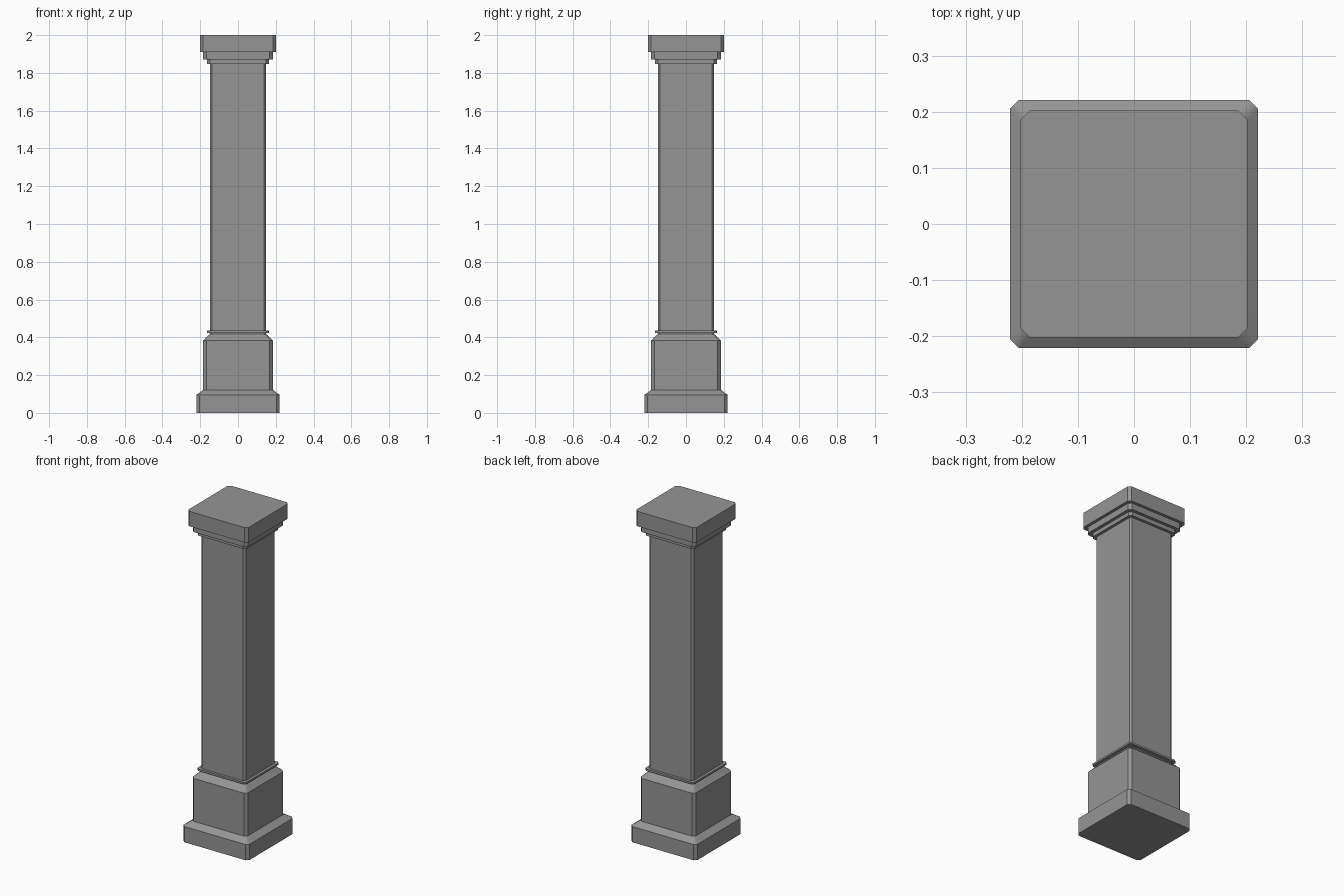
import bpy
import bmesh
import math

cube = bpy.data.objects.get("Cube")
if cube:
    bpy.data.objects.remove(cube, do_unlink=True)

stone = bpy.data.materials.new("grey stone")
stone.use_nodes = True
GREY = (0.3, 0.3, 0.3, 1)
stone.diffuse_color = GREY
stone.node_tree.nodes["Principled BSDF"].inputs["Base Color"].default_value = GREY


def square_part(name, profile, cut):
    """Stack chamfered squares through (half width, height) profile points."""
    bm = bmesh.new()
    rings = []
    for h, z in profile:
        k = h - cut
        corners = [(h, -k), (h, k), (k, h), (-k, h), (-h, k), (-h, -k), (-k, -h), (k, -h)]
        rings.append([bm.verts.new((x, y, z)) for x, y in corners])
    for low, high in zip(rings, rings[1:]):
        for i in range(len(low)):
            j = (i + 1) % len(low)
            bm.faces.new((low[i], low[j], high[j], high[i]))
    bm.faces.new(rings[0][::-1])
    bm.faces.new(rings[-1])
    mesh = bpy.data.meshes.new(name)
    bm.to_mesh(mesh)
    bm.free()
    mesh.materials.append(stone)
    obj = bpy.data.objects.new(name, mesh)
    bpy.context.collection.objects.link(obj)
    # Soft corners on the sloped ledges, crisp edges elsewhere
    bpy.ops.object.select_all(action="DESELECT")
    obj.select_set(True)
    bpy.context.view_layer.objects.active = obj
    bpy.ops.object.shade_smooth_by_angle(angle=math.radians(35))
    weighted = obj.modifiers.new("flat faces", "WEIGHTED_NORMAL")
    weighted.keep_sharp = True
    return obj


# Foot and pedestal with sloped ledges
square_part("pedestal", [(0.221, 0), (0.221, 0.095), (0.184, 0.122),
                         (0.184, 0.382), (0.148, 0.418)], 0.016)

# Shaft with a thin collar at its foot
square_part("shaft", [(0.148, 0.418), (0.148, 1.85)], 0.011)
square_part("collar", [(0.164, 0.424), (0.164, 0.435)], 0.012)

# Stepped capital
square_part("capital", [(0.165, 1.848), (0.165, 1.872), (0.184, 1.872), (0.184, 1.91),
                        (0.202, 1.91), (0.202, 2)], 0.016)
